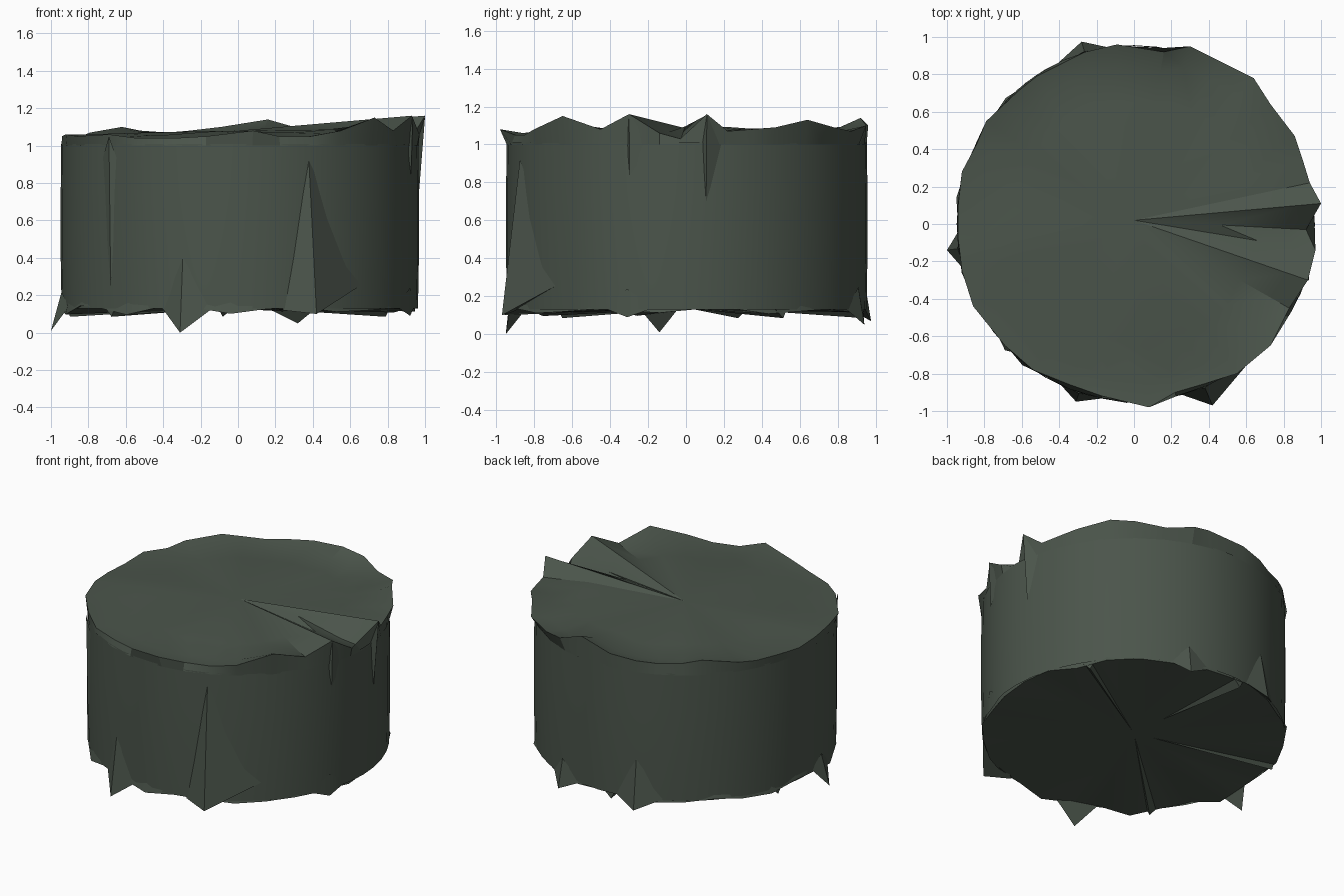
import bpy, bmesh, math
from mathutils import Vector

if "Cube" in bpy.data.objects:
    bpy.data.objects.remove(bpy.data.objects["Cube"])

mat = bpy.data.materials.new("dark moss grey")
mat.diffuse_color = (0.07, 0.09, 0.07, 1)
mat.use_nodes = True
mat.node_tree.nodes["Principled BSDF"].inputs["Base Color"].default_value = mat.diffuse_color


def make(name, verts, faces):
    me = bpy.data.meshes.new(name)
    me.from_pydata(verts, [], faces)
    bm = bmesh.new()
    bm.from_mesh(me)
    bmesh.ops.recalc_face_normals(bm, faces=bm.faces)
    bm.to_mesh(me)
    bm.free()
    me.materials.append(mat)
    ob = bpy.data.objects.new(name, me)
    bpy.context.collection.objects.link(ob)
    bpy.ops.object.select_all(action='DESELECT')
    bpy.context.view_layer.objects.active = ob
    ob.select_set(True)
    bpy.ops.object.shade_smooth_by_angle(angle=math.radians(25))
    return ob


def wall_radius(a):
    # the wall swells slightly towards the right and the back
    return .948 + .02 * max(0, math.cos(a + .15)) ** 4 + .008 * max(0, math.sin(a)) ** 3


# ragged top rim, counter-clockwise: x, y, z
top_rim = [
    (1, .11, 1.16), (.94, .22, 1.07), (.90, .35, 1.08), (.86, .47, 1.09), (.73, .64, 1.13),
    (.64, .78, 1.09), (.46, .87, 1.07), (.30, .95, 1.10), (.16, .92, 1.14), (-.09, .96, 1.10),
    (-.26, .92, 1.08), (-.38, .86, 1.07), (-.52, .79, 1.08), (-.62, .71, 1.10), (-.79, .55, 1.07),
    (-.84, .43, 1.05), (-.92, .28, 1.06), (-.94, .10, 1.04), (-.94, -.08, 1.05), (-.92, -.25, 1.06),
    (-.86, -.44, 1.05), (-.69, -.65, 1.06), (-.54, -.78, 1.04), (-.34, -.86, 1.04), (-.17, -.92, 1.05),
    (.08, -.98, 1.08), (.22, -.90, 1.05), (.39, -.85, 1.05), (.55, -.80, 1.08), (.73, -.65, 1.15),
    (.83, -.45, 1.08), (.93, -.30, 1.16), (.97, -.14, 1.06), (.92, -.03, 1.03)]
n = len(top_rim)

# lid: centre, mid ring, shallow trough near the front and back, rim, chamfer down to the wall
centre = Vector((0, .02, 1.08))
mid, trough, edge = [], [], []
for i, p in enumerate(top_rim):
    p = Vector(p)
    free = 0 < i < 31                       # outside the raised flaps on the right
    m = centre.lerp(p, .5 if i == n - 1 else .68)
    t = centre.lerp(p, .88)
    if free:
        m.z = 1.072 + .008 * math.sin(i * 1.1) + .02 * m.x
        t.z = (m.z + p.z) / 2 - .022 * abs(t.y)
    elif i == n - 1:
        m.z = 1.095
    mid.append(m)
    trough.append(t)
    a = math.atan2(p.y, p.x)
    r = wall_radius(a)
    edge.append(Vector((r * math.cos(a), r * math.sin(a), 1.0)))
v = [centre] + mid + trough + [Vector(p) for p in top_rim] + edge
f = []
for i in range(n):
    j = (i + 1) % n
    f.append((0, 1 + i, 1 + j))
    for k in (0, n, 2 * n):
        f.append((1 + k + i, 1 + k + n + i, 1 + k + n + j, 1 + k + j))
make("ragged_lid", v, f)

# smooth side wall
N = 48
v, f = [], []
for k, (z, s) in enumerate(((.13, .995), (.4, 1), (.75, 1), (1.01, .997))):
    for i in range(N):
        a = 2 * math.pi * i / N
        r = wall_radius(a) * s
        v.append((r * math.cos(a), r * math.sin(a), z))
        if k:
            j = (i + 1) % N
            b = (k - 1) * N
            f.append((b + i, b + j, b + N + j, b + N + i))
make("side_wall", v, f)

# ragged underside
M = 30
v, f = [(0, 0, .135)], []
for i in range(M):
    a = 2 * math.pi * (i + .3) / M
    r = .95 + .012 * math.sin(i * 2.4)
    z = .122 + .018 * math.sin(i * 1.9) + .01 * math.cos(i * 4.1)
    v.append((r * math.cos(a), r * math.sin(a), z))
for i in range(M):
    a = 2 * math.pi * (i + .3) / M
    v.append((.94 * math.cos(a), .94 * math.sin(a), .17))
for i in range(M):
    j = (i + 1) % M
    f.append((0, 1 + j, 1 + i))
    f.append((1 + i, 1 + j, 1 + M + j, 1 + M + i))
make("ragged_base", v, f)

# thin radial folds hanging from the underside
for k, (deg, start) in enumerate(((33, .05), (224, .05), (95, .25), (163, .1))):
    a = math.radians(deg)
    pt = lambda t, r, z: (r * math.cos(t), r * math.sin(t), z)
    make("base_fold_%d" % k, [pt(a, start, .134), pt(a - .06, .94, .14), pt(a, .94, .085), pt(a + .03, .94, .14)],
         [(0, 1, 2), (0, 2, 3), (1, 3, 2), (0, 3, 1)])


# jagged shards: tip, apex height on the wall, angular half widths, heights of the two base corners
def shard(name, tip, apex_z, w0, w1, z0, z1):
    a = math.atan2(tip[1], tip[0])
    pt = lambda t, d, z: ((wall_radius(t) + d) * math.cos(t), (wall_radius(t) + d) * math.sin(t), z)
    make(name, [tip, pt(a, .004, apex_z), pt(a - w0, -.01, z0), pt(a + w1, -.01, z1)],
         [(0, 1, 2), (0, 3, 1), (0, 2, 3), (1, 3, 2)])


shard("front_bottom_shard", (-.31, -.95, 0), .40, .13, .17, .13, .13)
shard("left_bottom_shard", (-1, -.14, .01), .22, .10, .13, .14, .14)
shard("front_right_shard", (.42, -.97, .10), .92, .15, .42, .12, .28)
shard("back_bottom_shard", (.32, .94, .05), .25, .13, .16, .13, .13)
shard("back_left_bottom_shard", (-.28, .975, .07), .40, .16, .19, .14, .14)
shard("right_bottom_shard", (.92, -.31, .09), .24, .15, .15, .14, .14)
shard("right_top_shard", (1, .11, 1.155), .70, .02, .10, 1.0, 1.0)
shard("right_front_top_shard", (.935, -.30, 1.16), .84, .02, .12, 1.0, 1.0)
shard("left_front_crease", (-.69, -.675, 1.05), .25, .10, .05, .9, .9)
